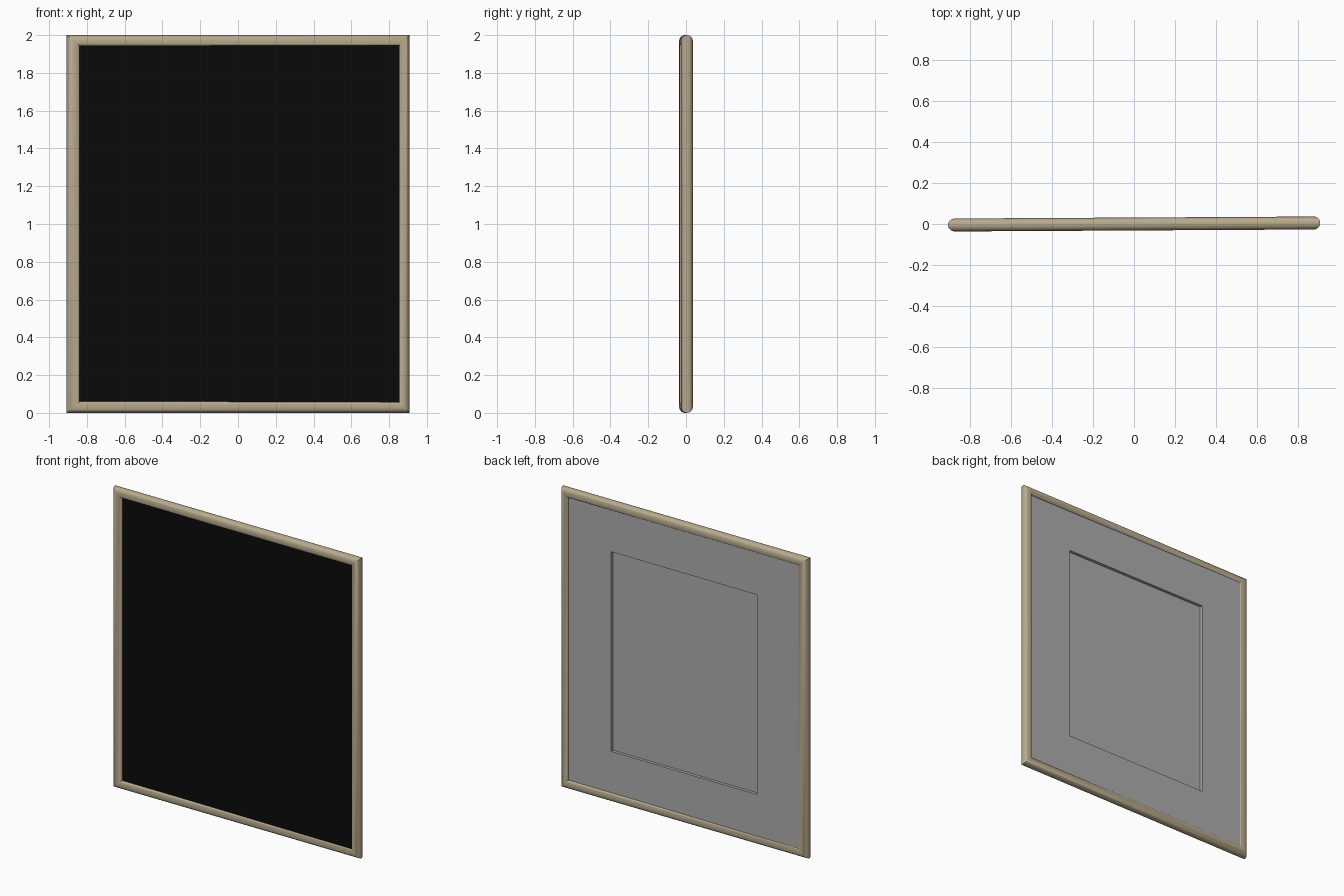
import bpy, bmesh, math

cube = bpy.data.objects.get("Cube")
if cube:
    bpy.data.objects.remove(cube, do_unlink=True)


def material(name, rgb):
    m = bpy.data.materials.new(name)
    m.use_nodes = True
    m.diffuse_color = (*rgb, 1)
    m.node_tree.nodes["Principled BSDF"].inputs["Base Color"].default_value = (*rgb, 1)
    return m


TAN = material("tan wood", (0.48, 0.40, 0.27))
BLACK = material("black canvas", (0.003, 0.003, 0.003))
GREY = material("grey backing", (0.42, 0.42, 0.42))


def finish(name, bm, mats):
    bmesh.ops.recalc_face_normals(bm, faces=bm.faces)
    mesh = bpy.data.meshes.new(name)
    bm.to_mesh(mesh)
    bm.free()
    for m in mats:
        mesh.materials.append(m)
    ob = bpy.data.objects.new(name, mesh)
    bpy.context.collection.objects.link(ob)
    return ob


# Outer size, and the width of the moulding on each side
HALF_W, HEIGHT, R = 0.907, 2.0, 0.0315
LEFT, RIGHT, TOP, BOTTOM = 0.068, 0.056, 0.057, 0.06

# Moulding section: (share of width from the outer edge, depth)
section = []
for i in range(13):                               # rounded outer edge
    a = math.pi * (i / 12 - 0.5)
    section.append((0.55 * (1 - math.cos(a)), R * math.sin(a)))
section += [(0.8, 0.029), (0.93, 0.025), (1.0, 0.018),
            (1.0, -0.018), (0.93, -0.025), (0.8, -0.029)]

# Frame: the section carried round four mitred corners
bm = bmesh.new()
rings = []
for sx, sz in ((-1, 0), (1, 0), (1, 1), (-1, 1)):
    wx = LEFT if sx < 0 else RIGHT
    wz = TOP if sz else BOTTOM
    rings.append([bm.verts.new((sx * (HALF_W - s * wx), y,
                                HEIGHT - s * wz if sz else s * wz)) for s, y in section])
n = len(section)
for k in range(4):
    a, b = rings[k], rings[(k + 1) % 4]
    for i in range(n):
        j = (i + 1) % n
        bm.faces.new((a[i], a[j], b[j], b[i]))
frame = finish("frame", bm, [TAN])
frame.rotation_euler.z = 0.0055                   # hangs very slightly askew
bpy.context.view_layer.objects.active = frame
frame.select_set(True)
bpy.ops.object.shade_smooth_by_angle(angle=math.radians(35))
frame.select_set(False)


def rect(bm, x, z0, z1, y):
    return [bm.verts.new(p) for p in ((-x, y, z0), (x, y, z0), (x, y, z1), (-x, y, z1))]


# Panel: black front, grey back with a shallow rectangular recess
bm = bmesh.new()
loops = [rect(bm, 0.875, 0.03, 1.97, -0.02),
         rect(bm, 0.875, 0.03, 1.97, 0.02),
         rect(bm, 0.537, 0.335, 1.665, 0.02),
         rect(bm, 0.537, 0.335, 1.665, 0.0)]
front = bm.faces.new(loops[0])
for a, b in zip(loops, loops[1:]):
    for i in range(4):
        j = (i + 1) % 4
        bm.faces.new((a[i], a[j], b[j], b[i])).material_index = 1
bm.faces.new(loops[3]).material_index = 1
front.material_index = 0
finish("canvas_panel", bm, [BLACK, GREY])
